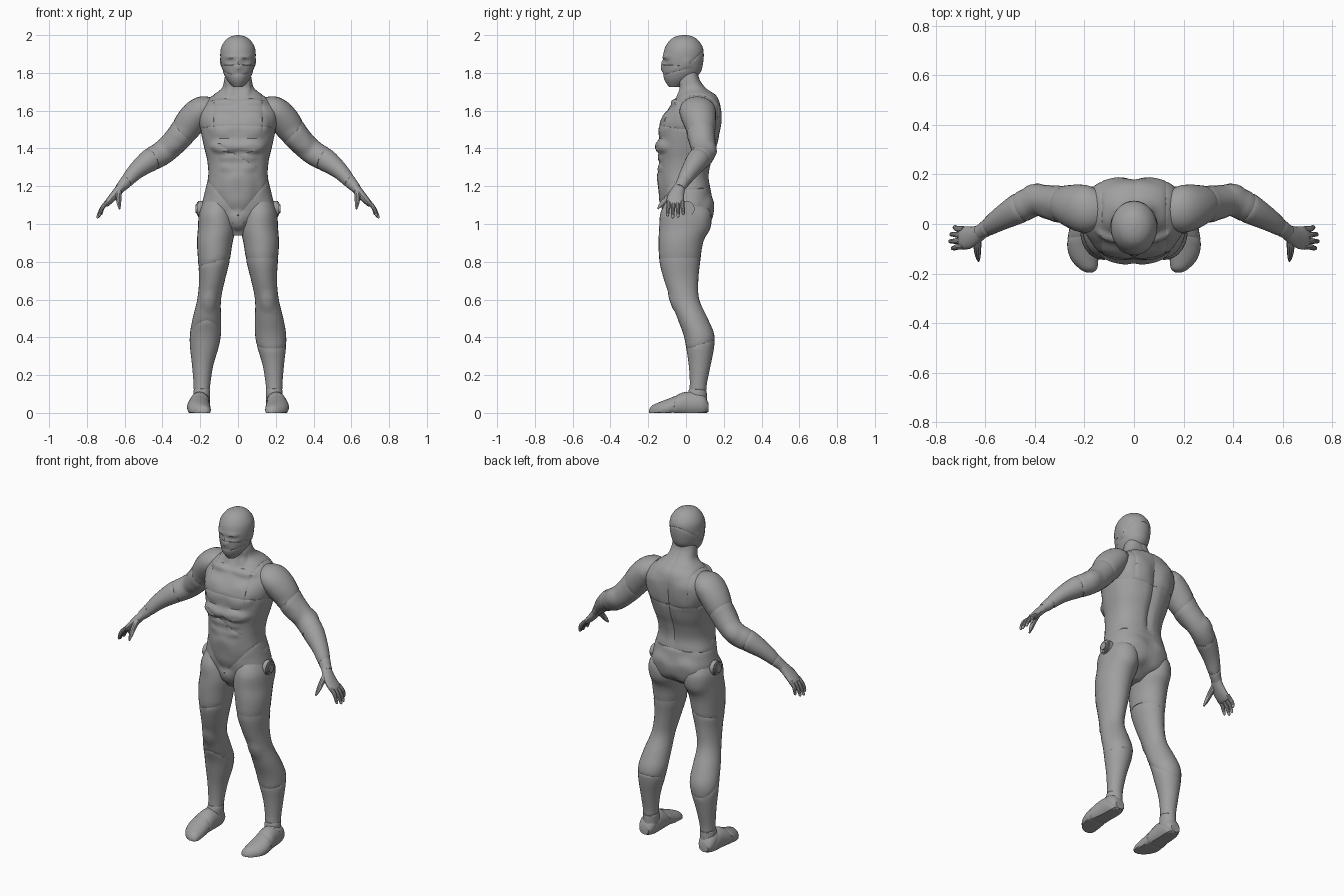
import bpy
import bmesh
import math
from mathutils import Vector, Matrix

cube = bpy.data.objects.get("Cube")
if cube:
    bpy.data.objects.remove(cube)

grey = bpy.data.materials.new("suit grey")
grey.use_nodes = True
grey.diffuse_color = (0.35, 0.35, 0.35, 1)
for node in grey.node_tree.nodes:
    if node.type == "BSDF_PRINCIPLED":
        node.inputs["Base Color"].default_value = grey.diffuse_color
        node.inputs["Roughness"].default_value = 0.6

X, Y, Z = Vector((1, 0, 0)), Vector((0, 1, 0)), Vector((0, 0, 1))


def spline(rows, steps):
    """Smoothly interpolate rows of numbers (Catmull-Rom)."""
    out, last = [], len(rows) - 1
    for i in range(last):
        quad = [rows[max(0, min(last, i + k))] for k in (-1, 0, 1, 2)]
        for j in range(steps):
            t = j / steps
            out.append([b + t * ((c - a) + t * ((2 * a - 5 * b + 4 * c - d)
                        + t * (3 * b - a - 3 * c + d))) / 2
                        for a, b, c, d in zip(*quad)])
    return out + [list(rows[last])]


def loft(rows, sides=24, steps=4, across=Y, axis=None, power=2.0):
    """Skin oval rings given as (x, y, z, half size across, other half size)."""
    bm = bmesh.new()
    rows = spline(rows, steps)
    centres = [Vector(r[:3]) for r in rows]
    rings = []
    for i, r in enumerate(rows):
        t = axis or (centres[min(i + 1, len(rows) - 1)] - centres[max(i - 1, 0)]).normalized()
        u = (across - t * across.dot(t)).normalized()
        v = t.cross(u)
        ring = []
        for k in range(sides):
            c, s = math.cos(math.tau * k / sides), math.sin(math.tau * k / sides)
            c = math.copysign(abs(c) ** (2 / power), c)
            s = math.copysign(abs(s) ** (2 / power), s)
            ring.append(bm.verts.new(centres[i] + u * c * r[3] + v * s * r[4]))
        rings.append(ring)
    for low, high in zip(rings, rings[1:]):
        for k in range(sides):
            n = (k + 1) % sides
            bm.faces.new((low[k], low[n], high[n], high[k]))
    bm.faces.new(rings[0])
    bm.faces.new(rings[-1])
    bmesh.ops.recalc_face_normals(bm, faces=bm.faces)
    return bm


def upright(rows):
    """Turn (x, z, half width, front y, back y) into horizontal ring rows."""
    return [(x, (f + b) / 2, z, (b - f) / 2, w) for x, z, w, f, b in rows]


def bulge(bm, centre, radii, amount):
    """Raise or sink an oval muscle patch on both sides of the body."""
    for x in {centre[0], -centre[0]}:
        bm.normal_update()
        moves = []
        for v in bm.verts:
            d = v.co - Vector((x, centre[1], centre[2]))
            far = Vector([a / r for a, r in zip(d, radii)]).length
            if far < 1:
                moves.append((v, v.normal * amount * min(1, 2.2 * (1 - far))))
        for v, move in moves:
            v.co += move


def seam(bm, point, normal, keep=lambda c: True):
    """Cut a fine panel line where a plane crosses the chosen faces."""
    faces = [f for f in bm.faces if keep(f.calc_center_median())]
    geom = set(faces)
    for f in faces:
        geom.update(f.edges)
        geom.update(f.verts)
    cut = bmesh.ops.bisect_plane(bm, geom=list(geom), dist=0.0005,
                                 plane_co=point, plane_no=normal)["geom_cut"]
    bm.normal_update()
    for v in cut:
        if isinstance(v, bmesh.types.BMVert):
            v.co -= v.normal * 0.002
    edges = [e for e in cut if isinstance(e, bmesh.types.BMEdge)]
    bmesh.ops.split_edges(bm, edges=edges)


def finish(bm, name):
    mesh = bpy.data.meshes.new(name)
    bm.to_mesh(mesh)
    bm.free()
    mesh.materials.append(grey)
    obj = bpy.data.objects.new(name, mesh)
    bpy.context.collection.objects.link(obj)
    bpy.ops.object.select_all(action="DESELECT")
    obj.select_set(True)
    bpy.context.view_layer.objects.active = obj
    bpy.ops.object.shade_smooth_by_angle(angle=math.radians(35))


# Torso and neck
torso = loft(upright([
    (0, .94, .04, -.07, .03), (0, 1, .15, -.1, .11), (0, 1.08, .19, -.125, .135),
    (0, 1.16, .178, -.13, .135), (0, 1.25, .158, -.14, .12), (0, 1.33, .162, -.14, .135),
    (0, 1.4, .178, -.145, .16), (0, 1.48, .195, -.14, .178), (0, 1.57, .21, -.115, .185),
    (0, 1.63, .19, -.08, .182), (0, 1.68, .135, -.045, .16), (0, 1.72, .085, -.03, .105),
    (0, 1.77, .072, -.035, .07), (0, 1.83, .06, -.03, .06)]), 56, 6, axis=Z, power=2.4)
bulge(torso, (.085, -.13, 1.53), (.1, .12, .085), .012)      # chest
bulge(torso, (.075, -.14, 1.41), (.09, .1, .04), .02)        # ribs
for height in (1.35, 1.3):
    bulge(torso, (.05, -.14, height), (.052, .1, .028), .008)  # stomach
bulge(torso, (0, -.14, 1.19), (.1, .1, .12), .014)           # belly panel
bulge(torso, (0, -.1, 1.02), (.05, .1, .06), .02)            # groin
bulge(torso, (.08, .13, 1.06), (.1, .12, .1), .015)          # buttocks
bulge(torso, (.11, .17, 1.55), (.09, .1, .1), .008)          # shoulder blades
bulge(torso, (0, .16, 1.4), (.03, .1, .26), -.012)           # spine
bulge(torso, (.1, -.07, 1.645), (.1, .06, .02), .012)        # collar bones
bulge(torso, (.045, -.02, 1.72), (.025, .06, .07), .008)     # neck cords
seam(torso, (0, 0, 1.5), (0, .15, 1))
seam(torso, (0, 0, 1.18), (0, -.1, 1), lambda c: c.y > 0)
seam(torso, (0, 0, 0), X, lambda c: c.y > 0 and c.z > 1.2)
seam(torso, (0, 0, 1.36), (.6, 0, 1), lambda c: c.y < 0 and abs(c.x) < .11 and c.z > 1.2)
for s in (1, -1):
    seam(torso, (.13 * s, 0, 0), X, lambda c: c.z > 1.48 and c.x * s > 0)
    seam(torso, (0, 0, 1.04), (-s, 0, .85), lambda c: c.y < 0 and c.x * s > 0 and c.z < 1.24)
finish(torso, "torso")

# Head with mask
head = loft(upright([
    (0, 1.725, .025, -.09, -.03), (0, 1.76, .056, -.113, .03), (0, 1.8, .077, -.122, .075),
    (0, 1.85, .09, -.123, .09), (0, 1.9, .094, -.12, .094), (0, 1.94, .087, -.108, .087),
    (0, 1.975, .064, -.083, .062), (0, 1.993, .036, -.053, .034), (0, 2, .008, -.02, .004)]),
    40, 5, axis=Z)
bulge(head, (.038, -.11, 1.86), (.03, .05, .018), -.008)     # eyes
bulge(head, (0, -.12, 1.835), (.02, .04, .035), .009)        # nose
bulge(head, (.04, -.11, 1.885), (.045, .05, .016), .004)     # brows
bulge(head, (.09, .01, 1.85), (.03, .022, .035), .005)       # ears
seam(head, (0, -.12, 1.79), (0, -.25, 1), lambda c: c.y < .01)
seam(head, (0, .01, 1.84), (0, -.9, 1), lambda c: c.y > .01)
seam(head, (0, -.12, 1.845), (0, .1, 1), lambda c: c.y < -.03)
finish(head, "head")


def limb(s, rows, **options):
    return loft([(s * r[0],) + tuple(r[1:]) for r in rows], **options)


ARM = [(.13, .06, 1.62, .07, .05), (.19, .06, 1.605, .095, .072), (.24, .07, 1.555, .09, .08),
       (.3, .085, 1.475, .07, .072), (.36, .095, 1.41, .062, .066), (.41, .09, 1.37, .062, .064),
       (.47, .06, 1.335, .06, .06), (.54, .02, 1.28, .047, .045), (.6, -.02, 1.215, .033, .032),
       (.625, -.035, 1.19, .03, .026)]
PALM = [(.605, -.025, 1.21, .028, .024), (.635, -.043, 1.175, .036, .024),
        (.665, -.055, 1.14, .045, .021), (.695, -.057, 1.108, .044, .016),
        (.703, -.057, 1.098, .034, .01)]
THUMB = [(.632, -.06, 1.175, .018, .017), (.632, -.1, 1.14, .015, .015),
         (.63, -.13, 1.105, .011, .012), (.627, -.15, 1.08, .004, .004)]
LEG = upright([
    (.105, 1.13, .075, -.1, .09), (.113, 1.06, .093, -.135, .125), (.112, .98, .1, -.142, .122),
    (.123, .9, .094, -.145, .09), (.128, .8, .083, -.14, .075), (.138, .7, .068, -.115, .065),
    (.153, .6, .063, -.08, .07), (.165, .5, .075, -.045, .115), (.172, .42, .082, -.015, .148),
    (.178, .35, .076, 0, .149), (.187, .25, .056, .015, .13), (.191, .15, .044, .02, .11),
    (.192, .1, .044, .01, .11), (.195, .04, .045, .01, .11)])
FOOT = [(.2, .118, .03, .025, .03), (.2, .085, .045, .06, .05), (.203, 0, .045, .067, .055),
        (.208, -.08, .03, .05, .062), (.2, -.14, .015, .042, .056),
        (.185, -.18, .008, .03, .036), (.18, -.195, .005, .012, .014)]

for s, side in ((1, "left"), (-1, "right")):
    # Arm
    arm = limb(s, ARM, sides=24, steps=5)
    bulge(arm, (.33, .02, 1.44), (.08, .06, .08), .01)       # biceps
    bulge(arm, (.41, .15, 1.4), (.05, .05, .05), .007)       # elbow
    seam(arm, (.3 * s, 0, 1.48), (s, .2, -.9))
    seam(arm, (.43 * s, 0, 1.36), (s, -.5, -.5))
    seam(arm, (.59 * s, 0, 1.22), (s, -.5, -.8))
    finish(arm, side + "_arm")

    # Hand
    finish(limb(s, PALM, sides=16, steps=3), side + "_palm")
    finish(limb(s, THUMB, sides=10, steps=3, across=X), side + "_thumb")
    for i, finger in enumerate(("index", "middle", "ring", "little")):
        y = -.092 + .024 * i
        fan = -.057 + 1.15 * (y + .057)
        short = (.01, 0, .004, .018)[i]
        finish(limb(s, [(.688, y, 1.118, .012, .012), (.712, y, 1.095, .012, .012),
                        (.73 - short / 2, fan, 1.066 + short / 2, .01, .01),
                        (.742 - short, fan, 1.038 + short, .008, .008),
                        (.744 - short, fan, 1.03 + short, .003, .003)],
                    sides=10, steps=3), f"{side}_{finger}_finger")

    # Leg
    leg = limb(s, LEG, sides=28, steps=5, axis=Z)
    bulge(leg, (.155, -.07, .59), (.045, .05, .06), .008)    # knee
    bulge(leg, (.13, .1, 1.02), (.09, .08, .09), .008)       # seat
    if s > 0:
        seam(leg, (0, 0, .82), Z)
        seam(leg, (.17, .07, .36), (0, -.3, 1))
    else:
        seam(leg, (-.12, 0, .8), (-.25, 0, 1))
        seam(leg, (-.17, .07, .4), (0, .8, 1))
    seam(leg, (0, 0, .13), (0, .1, 1))
    finish(leg, side + "_leg")

    # Foot with flat sole
    foot = limb(s, FOOT, sides=24, steps=4, across=Z, axis=-Y)
    for v in foot.verts:
        v.co.z = max(0, v.co.z)
    seam(foot, (0, -.07, 0), (0, 1, -.2))
    seam(foot, (0, .07, .05), (0, 1, .9))
    finish(foot, side + "_foot")

    # Round hip joint cap
    for part, reach, radius in (("hip_ring", .218, .042), ("hip_cap", .226, .028)):
        disc = bmesh.new()
        place = Matrix.Translation(((reach - .03) * s, .003, 1.08)) @ Matrix.Rotation(math.pi / 2, 4, "Y")
        bmesh.ops.create_cone(disc, cap_ends=True, segments=24, radius1=radius,
                              radius2=radius, depth=.06, matrix=place)
        rims = [e for e in disc.edges if abs(e.verts[0].co.x - e.verts[1].co.x) < .001]
        bmesh.ops.bevel(disc, geom=rims, offset=.006, segments=2, affect="EDGES")
        finish(disc, f"{side}_{part}")
